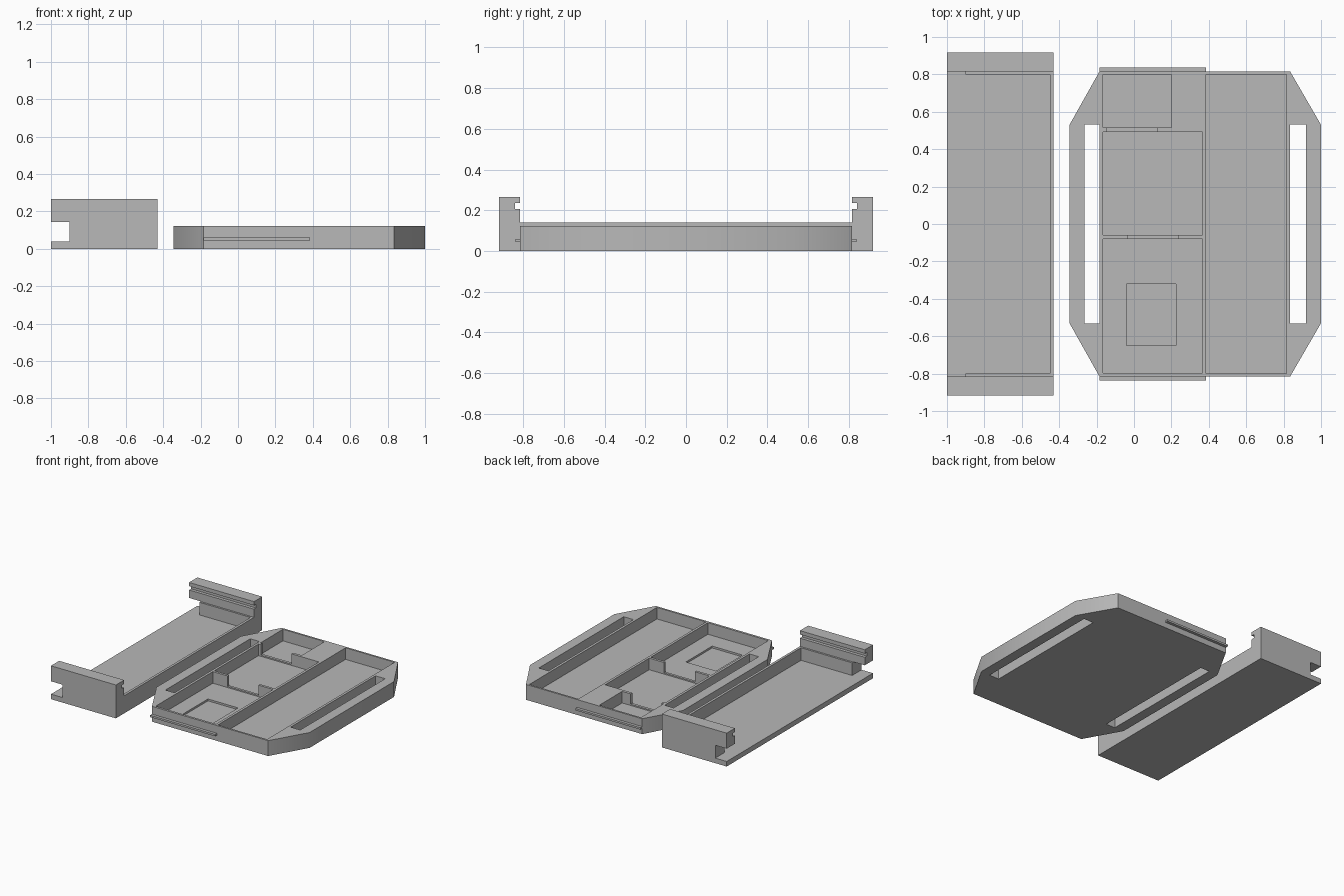
import bpy
import bmesh
import math

cube = bpy.data.objects.get("Cube")
if cube:
    bpy.data.objects.remove(cube, do_unlink=True)

grey = bpy.data.materials.new("light grey plastic")
grey.use_nodes = True
colour = (0.48, 0.48, 0.48, 1)
grey.diffuse_color = colour
grey.node_tree.nodes["Principled BSDF"].inputs["Base Color"].default_value = colour


def prism(name, outline, z0, z1):
    """Extrude a counter-clockwise xy outline from z0 to z1."""
    bm = bmesh.new()
    face = bm.faces.new([bm.verts.new((x, y, z0)) for x, y in outline])
    result = bmesh.ops.extrude_face_region(bm, geom=[face])
    for v in result["geom"]:
        if isinstance(v, bmesh.types.BMVert):
            v.co.z = z1
    bmesh.ops.recalc_face_normals(bm, faces=bm.faces[:])
    mesh = bpy.data.meshes.new(name)
    bm.to_mesh(mesh)
    bm.free()
    mesh.materials.append(grey)
    obj = bpy.data.objects.new(name, mesh)
    bpy.context.collection.objects.link(obj)
    return obj


def box(name, x, y, z):
    outline = [(x[0], y[0]), (x[1], y[0]), (x[1], y[1]), (x[0], y[1])]
    return prism(name, outline, *z)


def activate(obj):
    bpy.ops.object.select_all(action='DESELECT')
    obj.select_set(True)
    bpy.context.view_layer.objects.active = obj


def cut(obj, x, y, z):
    """Carve a box-shaped space out of the object."""
    cutter = box("cutter", x, y, z)
    cutter.hide_render = True
    mod = obj.modifiers.new("cut", 'BOOLEAN')
    mod.operation = 'DIFFERENCE'
    mod.solver = 'EXACT'
    mod.object = cutter
    activate(obj)
    bpy.ops.object.modifier_apply(modifier=mod.name)
    bpy.data.objects.remove(cutter, do_unlink=True)


def finish(obj):
    activate(obj)
    bpy.ops.object.shade_smooth_by_angle(angle=math.radians(31))


OVER = 0.5   # height safely above both parts

# Cover: block with raised ends, a shallow tray and an open side slot
cover = box("cover", (-1, -0.43), (-0.918, 0.918), (0, 0.265))
cut(cover, (-1.2, -0.3), (-0.815, 0.815), (0.14, OVER))
cut(cover, (-1.2, -0.45), (-0.80, 0.80), (0.04, OVER))
cut(cover, (-1.2, -0.90), (-1.2, 1.2), (0.04, 0.142))
# Rail grooves inside both raised ends
cut(cover, (-1.2, -0.3), (-0.84, 0.84), (0.205, 0.235))
finish(cover)

# Base: plate with chamfered corners
half = [(-0.345, -0.53), (-0.185, -0.815), (0.835, -0.815), (1, -0.53)]
base = prism("base", half + [(x, -y) for x, y in reversed(half)], 0, 0.122)

# Strap slots right through both sides
for x in ((-0.265, -0.185), (0.835, 0.92)):
    cut(base, x, (-0.533, 0.533), (-0.1, OVER))

# Compartments
FLOOR = 0.03
cut(base, (0.385, 0.815), (-0.80, 0.80), (FLOOR, OVER))
cut(base, (-0.165, 0.365), (-0.797, -0.08), (FLOOR, OVER))
cut(base, (-0.165, 0.365), (-0.06, 0.493), (FLOOR, OVER))
cut(base, (-0.165, 0.20), (0.515, 0.80), (FLOOR, OVER))

# Cable gaps in the dividers
cut(base, (-0.035, 0.235), (-0.08, -0.06), (0.04, OVER))
cut(base, (-0.145, 0.125), (0.493, 0.515), (0.04, OVER))

# Shallow recess in the front compartment floor
cut(base, (-0.04, 0.225), (-0.65, -0.32), (0.015, OVER))
finish(base)

# Thin guide rails on the front and back edges
for name, y in (("front_rail", (-0.838, -0.81)), ("back_rail", (0.81, 0.838))):
    finish(box(name, (-0.185, 0.385), y, (0.045, 0.06)))
